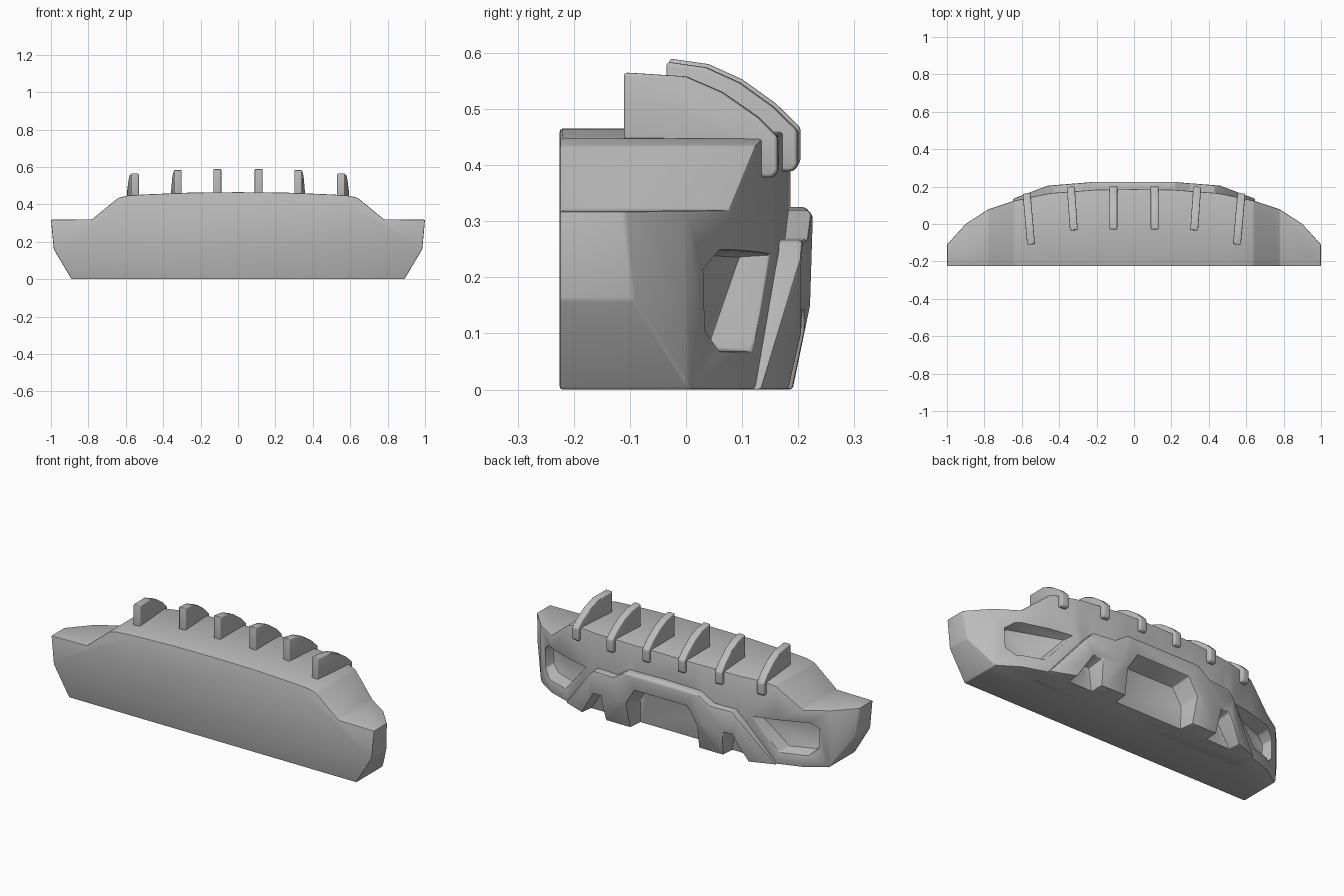
import bpy, bmesh, math
from mathutils import Matrix

if "Cube" in bpy.data.objects:
    bpy.data.objects.remove(bpy.data.objects["Cube"])

grey = bpy.data.materials.new("plain_grey")
grey.use_nodes = True
grey.diffuse_color = (0.5, 0.5, 0.5, 1)
grey.node_tree.nodes["Principled BSDF"].inputs["Base Color"].default_value = (0.5, 0.5, 0.5, 1)


def loft(name, ring_a, ring_b):
    """Solid between two matching rings of 3D points."""
    bm = bmesh.new()
    a = [bm.verts.new(p) for p in ring_a]
    b = [bm.verts.new(p) for p in ring_b]
    bm.faces.new(a)
    bm.faces.new(b[::-1])
    for i in range(len(a)):
        j = (i + 1) % len(a)
        bm.faces.new((a[j], a[i], b[i], b[j]))
    bmesh.ops.recalc_face_normals(bm, faces=bm.faces)
    mesh = bpy.data.meshes.new(name)
    bm.to_mesh(mesh)
    bm.free()
    obj = bpy.data.objects.new(name, mesh)
    bpy.context.collection.objects.link(obj)
    mesh.materials.append(grey)
    return obj


def mirrored(half):
    """Close a half outline across x = 0."""
    return half + [(-x, v) for x, v in reversed(half) if x > 0]


def extrude_y(name, outline, y0, y1):
    return loft(name, [(x, y0, z) for x, z in outline], [(x, y1, z) for x, z in outline])


def extrude_z(name, outline, z0, z1):
    return loft(name, [(x, y, z0) for x, y in outline], [(x, y, z1) for x, y in outline])


def extrude_x(name, outline, x0, x1):
    return loft(name, [(x0, y, z) for y, z in outline], [(x1, y, z) for y, z in outline])


def pocket(name, outline, floor_y, shrink, side=1):
    """Tapered cutter, narrower at its floor; z = 0 edges stay open."""
    cx = sum(p[0] for p in outline) / len(outline)
    top = max(p[1] for p in outline)
    low = min(p[1] for p in outline)
    cz = low if low < 0 else (top + low) / 2
    inner = [(side * (cx + (x - cx) * shrink), floor_y(cx + (x - cx) * shrink),
              cz + (z - cz) * shrink) for x, z in outline]
    outer = [(side * x, floor_y(x) + 0.2, z) for x, z in outline]
    for ring in (inner, outer):
        for i, p in enumerate(ring):
            if outline[i][1] < 0:
                ring[i] = (p[0], p[1], -0.05)
    return loft(name, inner, outer)


def boolean(obj, tool, operation):
    mod = obj.modifiers.new(operation.lower(), "BOOLEAN")
    mod.operation, mod.object, mod.solver = operation, tool, "EXACT"
    tool.hide_render = True
    tool.hide_set(True)


def finish(obj, width, segments=2):
    """Soften edges, apply the modifiers and shade."""
    mod = obj.modifiers.new("soft_edges", "BEVEL")
    mod.width, mod.segments, mod.limit_method = width, segments, "ANGLE"
    mod.angle_limit = math.radians(25)
    bpy.ops.object.select_all(action="DESELECT")
    obj.select_set(True)
    bpy.context.view_layer.objects.active = obj
    for m in list(obj.modifiers):
        bpy.ops.object.modifier_apply(modifier=m.name)
    bpy.ops.object.shade_smooth_by_angle(angle=math.radians(30))


# Main shell: front outline trimmed by the curved plan
front = mirrored([(0, 0.465), (0.25, 0.463), (0.5, 0.453), (0.59, 0.447), (0.64, 0.435),
                  (0.78, 0.32), (1, 0.318), (0.985, 0.16), (0.89, 0), (0, 0)])
plan = mirrored([(0, 0.186), (0.2, 0.184), (0.45, 0.165), (0.64, 0.125), (0.78, 0.078),
                 (0.9, 0), (1, -0.11), (1, -0.3), (0, -0.3)])
shell = extrude_y("bumper_shell", front, -0.225, 0.3)
boolean(shell, extrude_z("plan_cutter", plan, -0.1, 0.6), "INTERSECT")

# Raised arch frame with legs, trimmed by its own plan and side curve
arch = mirrored([(0, 0.325), (0.22, 0.32), (0.3, 0.268), (0.43, 0.265), (0.48, 0.21),
                 (0.65, 0), (0, 0)])
arch_plan = mirrored([(0, 0.23), (0.2, 0.226), (0.46, 0.205), (0.66, 0.13), (0.7, -0.1), (0, -0.1)])
frame = extrude_y("arch_frame", arch, 0, 0.3)
boolean(frame, extrude_z("frame_plan_cutter", arch_plan, -0.1, 0.6), "INTERSECT")
lean = [(-0.1, -0.1), (0.17, -0.1), (0.19, 0), (0.221, 0.15), (0.226, 0.31), (0.2, 0.34), (-0.1, 0.34)]
boolean(frame, extrude_x("frame_side_cutter", lean, -1, 1), "INTERSECT")

# Pockets: middle grille, two side notches, two lamp recesses
grille = [(0.225, -0.05), (0.23, 0.15), (0.17, 0.245), (-0.17, 0.245), (-0.23, 0.15), (-0.225, -0.05)]
cutters = [pocket("grille_cutter", grille, lambda x: 0.11, 0.9)]
notch = [(0.35, -0.05), (0.375, 0.155), (0.43, 0.155), (0.56, -0.05)]
lamp = [(0.49, 0.25), (0.81, 0.257), (0.86, 0.22), (0.855, 0.1), (0.81, 0.06), (0.655, 0.06)]
for side in (1, -1):
    cutters.append(pocket("notch_cutter", notch, lambda x: 0.115, 0.85, side))
    cutters.append(pocket("lamp_cutter", lamp, lambda x: 0.105 - 0.4 * (x - 0.5), 0.86, side))
for c in cutters:
    boolean(shell, c, "DIFFERENCE")
    if "lamp" not in c.name:
        boolean(frame, c, "DIFFERENCE")
finish(shell, 0.005)
finish(frame, 0.007)

# Six curved fins over the top edge
inner = [(-0.03, 0.42), (-0.03, 0.59), (0.04, 0.58), (0.1, 0.553), (0.16, 0.51), (0.204, 0.467),
         (0.204, 0.405), (0.195, 0.395), (0.17, 0.395), (0.16, 0.42)]
middle = [(y - 0.004, z - 0.006) for y, z in inner]
outer = [(-0.11, 0.42), (-0.11, 0.565), (0, 0.558), (0.065, 0.53), (0.13, 0.485), (0.165, 0.45),
         (0.165, 0.388), (0.156, 0.378), (0.135, 0.378), (0.11, 0.42)]
for label, x, yaw, profile in (("inner", 0.11, 0, inner), ("middle", 0.324, 4, middle),
                               ("outer", 0.56, 5, outer)):
    for side, word in ((1, "left"), (-1, "right")):
        fin = extrude_x(f"{label}_fin_{word}", profile, -0.021, 0.021)
        turn = Matrix.Rotation(math.radians(-yaw * side), 4, "Z")
        fin.data.transform(Matrix.Translation((x * side, 0, 0)) @ turn)
        finish(fin, 0.01, 3)
